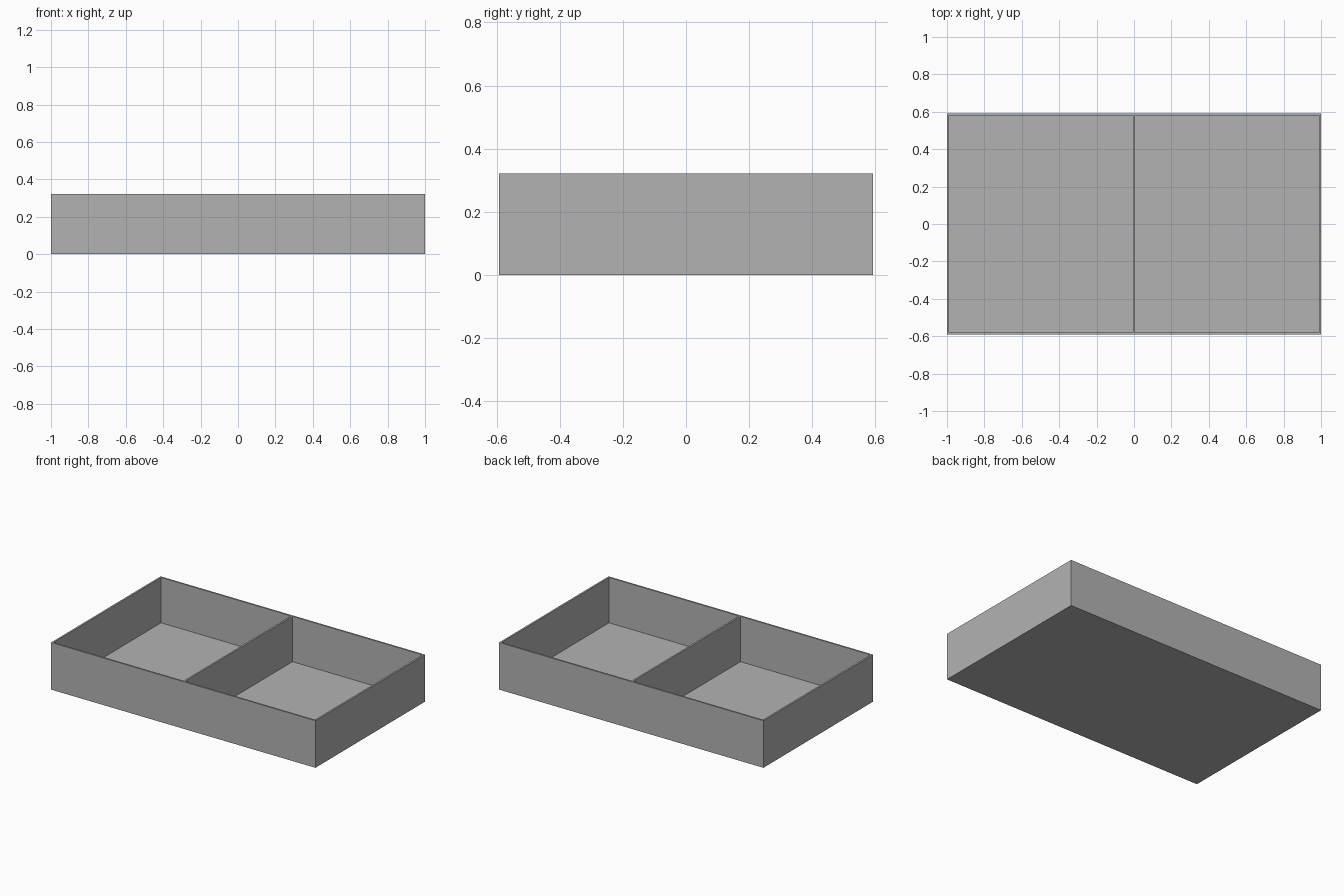
import bpy
import bmesh
from mathutils import Vector

cube = bpy.data.objects.get("Cube")
if cube:
    bpy.data.objects.remove(cube, do_unlink=True)

LENGTH, DEPTH, HEIGHT = 2.0, 1.184, 0.322
WALL = 0.012
FLOOR = 0.012

# Plain grey material
grey = bpy.data.materials.new("plain grey")
grey.use_nodes = True
colour = (0.45, 0.45, 0.45, 1.0)
grey.diffuse_color = colour
grey.node_tree.nodes["Principled BSDF"].inputs["Base Color"].default_value = colour

# Solid block
bm = bmesh.new()
bmesh.ops.create_cube(bm, size=1)
bmesh.ops.scale(bm, verts=bm.verts, vec=(LENGTH, DEPTH, HEIGHT))
bmesh.ops.translate(bm, verts=bm.verts, vec=(0, 0, HEIGHT / 2))


def top_faces():
    return [f for f in bm.faces if f.normal.z > 0.9]


def cut_top(axis, offset):
    """Split the top along a line at the given offset on one axis."""
    faces = top_faces()
    edges = {e for f in faces for e in f.edges}
    verts = {v for f in faces for v in f.verts}
    direction = Vector((0, 0, 0))
    direction[axis] = 1
    bmesh.ops.bisect_plane(bm, geom=faces + list(edges) + list(verts),
                           plane_co=direction * offset, plane_no=direction)
    bm.normal_update()


# Rim and divider outlines
bm.normal_update()
for side in (-1, 1):
    cut_top(0, side * (LENGTH / 2 - WALL))
    cut_top(0, side * WALL / 2)
    cut_top(1, side * (DEPTH / 2 - WALL))

# Two compartments sunk down to the floor
pockets = []
for f in top_faces():
    c = f.calc_center_median()
    if WALL < abs(c.x) < LENGTH / 2 - WALL and abs(c.y) < DEPTH / 2 - WALL:
        pockets.append(f)
sunk = bmesh.ops.extrude_discrete_faces(bm, faces=pockets)["faces"]
bmesh.ops.translate(bm, verts=list({v for f in sunk for v in f.verts}),
                    vec=(0, 0, FLOOR - HEIGHT))
bmesh.ops.recalc_face_normals(bm, faces=bm.faces)

mesh = bpy.data.meshes.new("divided_tray")
bm.to_mesh(mesh)
bm.free()
mesh.materials.append(grey)
tray = bpy.data.objects.new("divided_tray", mesh)
bpy.context.collection.objects.link(tray)
